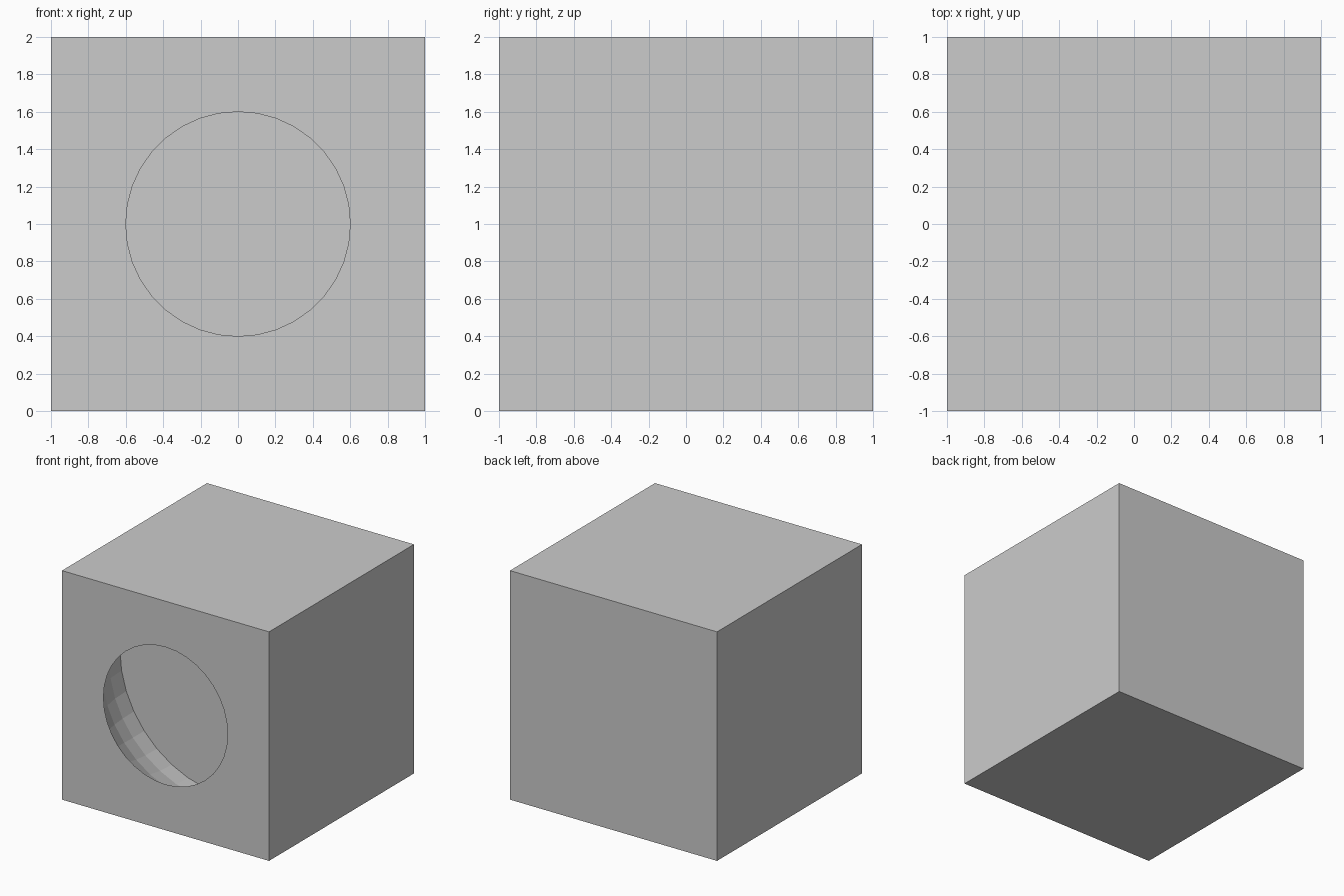
import bpy, bmesh
from math import sin, cos, pi, radians, sqrt
from mathutils import Matrix

if "Cube" in bpy.data.objects:
    bpy.data.objects.remove(bpy.data.objects["Cube"])

SEG = 36
CY = -0.2      # plane of the cavity floor (sphere equator)
bm = bmesh.new()

# Outer block, with the front face taken off
bmesh.ops.create_cube(bm, size=2, matrix=Matrix.Translation((0, 0, 1)))
front = min(bm.faces, key=lambda f: f.calc_center_median().y)
square = list(front.edges)
bmesh.ops.delete(bm, geom=[front], context='FACES_ONLY')


def ring(r, y):
    return [bm.verts.new((r * cos(2 * pi * i / SEG), y, 1 + r * sin(2 * pi * i / SEG)))
            for i in range(SEG)]


# Undercut spherical wall from the front opening to the equator
rings = [ring(0.6, -1.0)]
for a in (50, 40, 30, 20, 10, 0):
    rings.append(ring(cos(radians(a)), CY - sin(radians(a))))
for a, b in zip(rings, rings[1:]):
    for i in range(SEG):
        j = (i + 1) % SEG
        bm.faces.new((a[i], a[j], b[j], b[i]))

# Flat cavity floor
bm.faces.new(rings[-1])

# Front face around the round opening
rim = [bm.edges.get((rings[0][i], rings[0][(i + 1) % SEG])) for i in range(SEG)]
bmesh.ops.triangle_fill(bm, use_beauty=True, edges=square + rim, normal=(0, -1, 0))
bmesh.ops.recalc_face_normals(bm, faces=bm.faces[:])

mesh = bpy.data.meshes.new("hollowed_block")
bm.to_mesh(mesh)
bm.free()
bpy.context.collection.objects.link(bpy.data.objects.new("hollowed_block", mesh))
